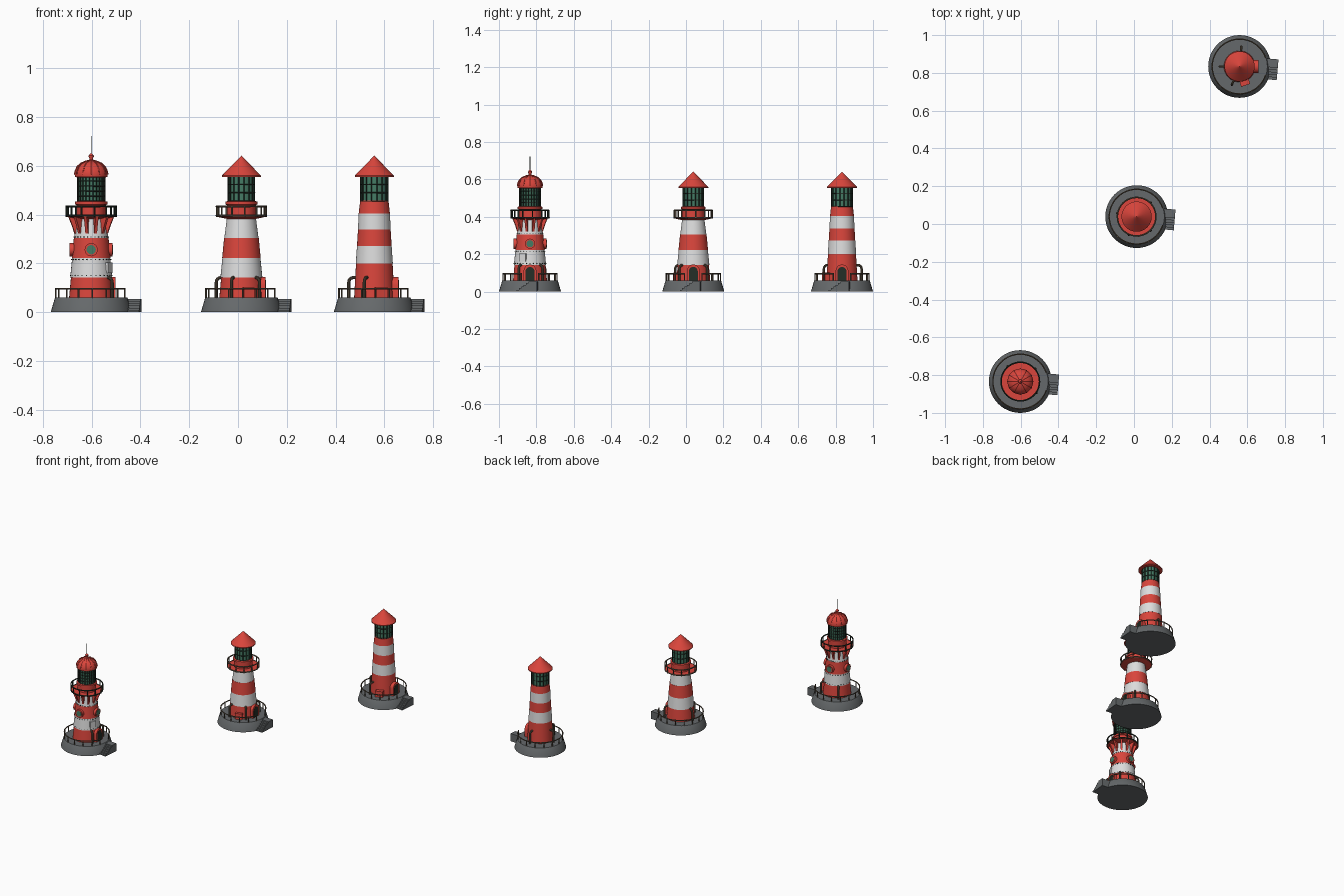
import bpy, bmesh
from math import sin, cos, pi, radians
from mathutils import Vector, Matrix

if "Cube" in bpy.data.objects:
    bpy.data.objects.remove(bpy.data.objects["Cube"])

def mat(name, *c):
    m = bpy.data.materials.new(name)
    m.diffuse_color = (*c, 1)
    m.use_nodes = True
    m.node_tree.nodes["Principled BSDF"].inputs["Base Color"].default_value = m.diffuse_color
    return m

RED = mat("red paint", 0.70, 0.06, 0.045)
WHITE = mat("white paint", 0.72, 0.72, 0.72)
STONE = mat("grey stone", 0.13, 0.14, 0.145)
GLASS = mat("green glass", 0.06, 0.20, 0.13)
DARK = mat("dark green iron", 0.018, 0.028, 0.02)
RAIL = mat("brown iron", 0.12, 0.09, 0.06)

def polar(r, a, z):
    return Vector((r * cos(a), r * sin(a), z))

def lathe(bm, prof, n=40, mi=lambda i: 0):
    rings = [[bm.verts.new(polar(max(r, 1e-4), 2 * pi * k / n, z)) for k in range(n)] for r, z in prof]
    for i in range(len(rings) - 1):
        for k in range(n):
            j = (k + 1) % n
            f = bm.faces.new((rings[i][k], rings[i][j], rings[i + 1][j], rings[i + 1][k]))
            f.material_index = mi(i)
    bm.faces.new(rings[0][::-1])
    f = bm.faces.new(rings[-1])
    f.material_index = mi(len(rings) - 2)

def sweep(bm, pts, r, n=6, closed=False):
    pts = [Vector(p) for p in pts]
    m = len(pts)
    rings = []
    for i, p in enumerate(pts):
        a = pts[(i - 1) % m] if closed or i else p
        b = pts[(i + 1) % m] if closed or i < m - 1 else p
        t = (b - a).normalized()
        # a slightly tilted reference keeps the frame stable on bends
        u = t.cross(Vector((0.31, 0.22, 0.92)) if abs(t.z) < 0.7 else Vector((p.y, -p.x, 0)) + Vector((1e-4, 0, 0))).normalized()
        if rings and not closed:
            u = (last - t * last.dot(t)).normalized()
        last = u
        v = t.cross(u)
        rings.append([bm.verts.new(p + r * (u * cos(2 * pi * k / n) + v * sin(2 * pi * k / n))) for k in range(n)])
    for i in range(m if closed else m - 1):
        A, B = rings[i], rings[(i + 1) % m]
        for k in range(n):
            j = (k + 1) % n
            bm.faces.new((A[k], A[j], B[j], B[k]))
    if not closed:
        bm.faces.new(rings[0][::-1])
        bm.faces.new(rings[-1])

def box(bm, c, s, rot=0):
    M = Matrix.Rotation(rot, 4, 'Z') @ Matrix.Translation(c) @ Matrix.Diagonal((*s, 1))
    bmesh.ops.create_cube(bm, size=1, matrix=M)

def disc(bm, r0, r1, rad, z, a):
    # short radial cylinder, pointing outward at angle a
    M = Matrix.Rotation(a, 4, 'Z') @ Matrix.Translation(((r0 + r1) / 2, 0, z)) @ Matrix.Rotation(pi / 2, 4, 'Y')
    bmesh.ops.create_cone(bm, cap_ends=True, segments=20, radius1=rad, radius2=rad, depth=r1 - r0, matrix=M)

def prism(bm, outline, axis_pts):
    # extrude an outline between the two functions in axis_pts
    a = [bm.verts.new(axis_pts[0](*p)) for p in outline]
    b = [bm.verts.new(axis_pts[1](*p)) for p in outline]
    bm.faces.new(a[::-1])
    bm.faces.new(b)
    for i in range(len(a)):
        j = (i + 1) % len(a)
        bm.faces.new((a[i], a[j], b[j], b[i]))

def part(name, loc, mats, build, smooth=True):
    bm = bmesh.new()
    build(bm)
    bmesh.ops.recalc_face_normals(bm, faces=bm.faces)
    me = bpy.data.meshes.new(name)
    bm.to_mesh(me)
    bm.free()
    for m in mats:
        me.materials.append(m)
    ob = bpy.data.objects.new(name, me)
    ob.location = (*loc, 0)
    bpy.context.collection.objects.link(ob)
    if smooth:
        bpy.context.view_layer.objects.active = ob
        ob.select_set(True)
        bpy.ops.object.shade_smooth_by_angle(angle=radians(35))
        ob.select_set(False)

def arc(r, z, a0, a1, n=40):
    return [polar(r, a0 + (a1 - a0) * i / n, z) for i in range(n + 1)]

def circle(r, z, n=40):
    return arc(r, z, 0, 2 * pi, n)[:-1]

def common(tag, loc, bands, rt, lat, pipes):
    """Base, stairs, railing, striped tower, door and lantern shared by all three."""
    part(tag + "_base", loc, [STONE], lambda bm: lathe(bm, [(0.166, 0), (0.149, 0.058), (0.147, 0.06)], 48))
    # stairs climb towards +y along the side of the base
    def stairs(bm):
        out = [(-0.055, 0)]
        for i in range(6):
            out += [(-0.055 + i * 0.013, 0.009 * (i + 1)), (-0.042 + i * 0.013, 0.009 * (i + 1))]
        out += [(0.055, 0.054), (0.055, 0)]
        R = Matrix.Rotation(radians(-5), 4, 'Z')
        prism(bm, out, [lambda y, z: R @ Vector((0.125, y, z)), lambda y, z: R @ Vector((0.202, y, z))])
    part(tag + "_stairs", loc, [STONE], stairs, False)
    def railing(bm):
        a0, a1 = 0.33, 2 * pi - 0.33
        sweep(bm, arc(0.145, 0.096, a0, a1, 48), 0.0038)
        for i in range(15):
            a = a0 + (a1 - a0) * i / 14
            sweep(bm, [polar(0.145, a, 0.058), polar(0.145, a, 0.1)], 0.0034)
    part(tag + "_base_railing", loc, [RAIL], railing)
    # striped tower: each band is a slightly stepped cone
    prof, idx = [], []
    for i, (z0, z1, r0, r1) in enumerate(bands):
        prof += [(r0, z0), (r1, z1)]
        idx += [i % 2, i % 2]
    part(tag + "_tower", loc, [RED, WHITE], lambda bm: lathe(bm, prof, 40, lambda i: idx[i]))
    # arched door with frame
    def arch(w, h):
        return [(-w, 0.06), (w, 0.06)] + [(w * cos(pi * i / 10), 0.06 + h - w + w * sin(pi * i / 10)) for i in range(11)]
    def slab(w, h, x0, x1):
        return lambda bm: prism(bm, arch(w, h), [lambda y, z: Vector((x0, y, z)), lambda y, z: Vector((x1, y, z))])
    part(tag + "_door_frame", loc, [RED], slab(0.034, 0.085, 0.05, 0.099))
    part(tag + "_door", loc, [DARK], slab(0.024, 0.072, 0.09, 0.1005))
    # bent pipes rising beside the tower and curving into the wall
    def pipe(bm):
        for deg in pipes:
            a = radians(deg)
            bend = [polar(0.085 + 0.02 * cos(t * pi / 8), a, 0.122 + 0.02 * sin(t * pi / 8)) for t in range(5)]
            sweep(bm, [polar(0.105, a, 0.058)] + bend + [polar(0.06, a, 0.142)], 0.0065, 10)
    part(tag + "_pipes", loc, [RAIL], pipe)
    # lantern room with bars
    z0, z1 = 0.455, 0.558
    part(tag + "_lantern_glass", loc, [GLASS], lambda bm: lathe(bm, [(lat - 0.003, z0 - 0.005), (lat - 0.003, z1)], 40))
    def bars(bm):
        n = 24 if tag == "ornate" else 16
        for i in range(n):
            a = 2 * pi * (i + 0.5) / n
            sweep(bm, [polar(lat, a, z0), polar(lat, a, z1)], 0.0026, 4)
        rows = 5 if tag == "ornate" else 3
        for i in range(rows + 1):
            sweep(bm, circle(lat, z0 + (z1 - z0) * i / rows), 0.0026, 4, True)
    part(tag + "_lantern_bars", loc, [DARK], bars, False)

def cone_roof(tag, loc):
    part(tag + "_roof", loc, [RED], lambda bm: lathe(bm, [(0.05, 0.555), (0.08, 0.555), (0.08, 0.56), (0, 0.642)]))

def gallery(tag, loc, m):
    part(tag + "_gallery_floor", loc, [RED], lambda bm: lathe(
        bm, [(0.062, 0.383), (0.1, 0.391), (0.1, 0.398), (0.06, 0.398), (0.06, 0.44), (0.066, 0.441), (0.066, 0.453), (0.05, 0.457)]))
    def rails(bm):
        sweep(bm, circle(0.102, 0.434), 0.0042, 6, True)
        sweep(bm, circle(0.102, 0.396), 0.0042, 6, True)
        for i in range(12):
            a = 2 * pi * i / 12 + 0.13
            sweep(bm, [polar(0.102, a, 0.39), polar(0.102, a, 0.436)], 0.0038)
    part(tag + "_gallery_railing", loc, [m], rails)

def boxes(tag, loc, deg, w):
    part(tag + "_wall_box", loc, [RED], lambda bm: box(bm, (0.09, 0, 0.08), (0.03, w, 0.042), radians(deg)), False)

# three towers: ornate, galleried and plain
A, B, C = (-0.602, -0.834), (0.014, 0.039), (0.559, 0.834)

wide = [(0.055, 0.143, 0.091, 0.083), (0.143, 0.222, 0.086, 0.078),
        (0.222, 0.305, 0.079, 0.071), (0.305, 0.39, 0.07, 0.059)]
common("ornate", A, wide, 0.059, 0.056, [-35, 40, 130])
common("galleried", B, wide, 0.059, 0.055, [-113, -45, 45, 170])
common("plain", C, [(0.055, 0.2, 0.083, 0.075), (0.2, 0.272, 0.076, 0.071), (0.272, 0.338, 0.071, 0.067),
                    (0.338, 0.405, 0.067, 0.064), (0.405, 0.457, 0.064, 0.058)], 0.058, 0.057, [-113, 85, 180])
cone_roof("galleried", B)
cone_roof("plain", C)
gallery("galleried", B, RAIL)
gallery("ornate", A, DARK)
boxes("galleried", B, -72, 0.045)
boxes("plain", C, -72, 0.05)

# ornate tower: ribbed dome, finial and antenna
dome = [(0.05, 0.552), (0.066, 0.554), (0.068, 0.565), (0.065, 0.58), (0.057, 0.597), (0.043, 0.61), (0.022, 0.619), (0.008, 0.622)]
part("ornate_dome", A, [RED], lambda bm: lathe(bm, dome))
def ribs(bm):
    for i in range(12):
        sweep(bm, [polar(r, 2 * pi * i / 12, z) for r, z in dome[2:]], 0.0028)
part("ornate_dome_ribs", A, [RED], ribs)
part("ornate_finial", A, [RED], lambda bm: lathe(bm, [(0.014, 0.618), (0.007, 0.627), (0.007, 0.631), (0.0105, 0.637), (0.0105, 0.642), (0.006, 0.648), (0, 0.653)], 16))
part("ornate_antenna", A, [DARK], lambda bm: sweep(bm, [(0, 0, 0.645), (0, 0, 0.722)], 0.0016))

# ornate tower: brackets under the gallery
def brackets(bm):
    for i in range(12):
        R = Matrix.Rotation(2 * pi * (i + 0.5) / 12, 4, 'Z')
        prism(bm, [(0.06, 0.322), (0.07, 0.322), (0.08, 0.352), (0.096, 0.392), (0.056, 0.392)],
              [lambda x, z: R @ Vector((x, -0.006, z)), lambda x, z: R @ Vector((x, 0.006, z))])
part("ornate_brackets", A, [RED], brackets, False)

# ornate tower: portholes on four sides, rivets and a small window
QUART = [i * pi / 2 for i in range(4)]
part("ornate_porthole_frames", A, [RED], lambda bm: [disc(bm, 0.05, 0.088, 0.027, 0.256, a) for a in QUART])
part("ornate_porthole_glass", A, [GLASS], lambda bm: [disc(bm, 0.08, 0.0895, 0.019, 0.256, a) for a in QUART])
def rivets(bm):
    for r, z in ((0.0705, 0.309), (0.081, 0.216), (0.0852, 0.15)):
        for i in range(28):
            box(bm, (r, 0, z), (0.004, 0.004, 0.004), 2 * pi * i / 28)
part("ornate_rivets", A, [DARK], rivets, False)
part("ornate_window_frame", A, [WHITE], lambda bm: box(bm, (0.08, 0, 0.182), (0.016, 0.04, 0.044), radians(-28)), False)
